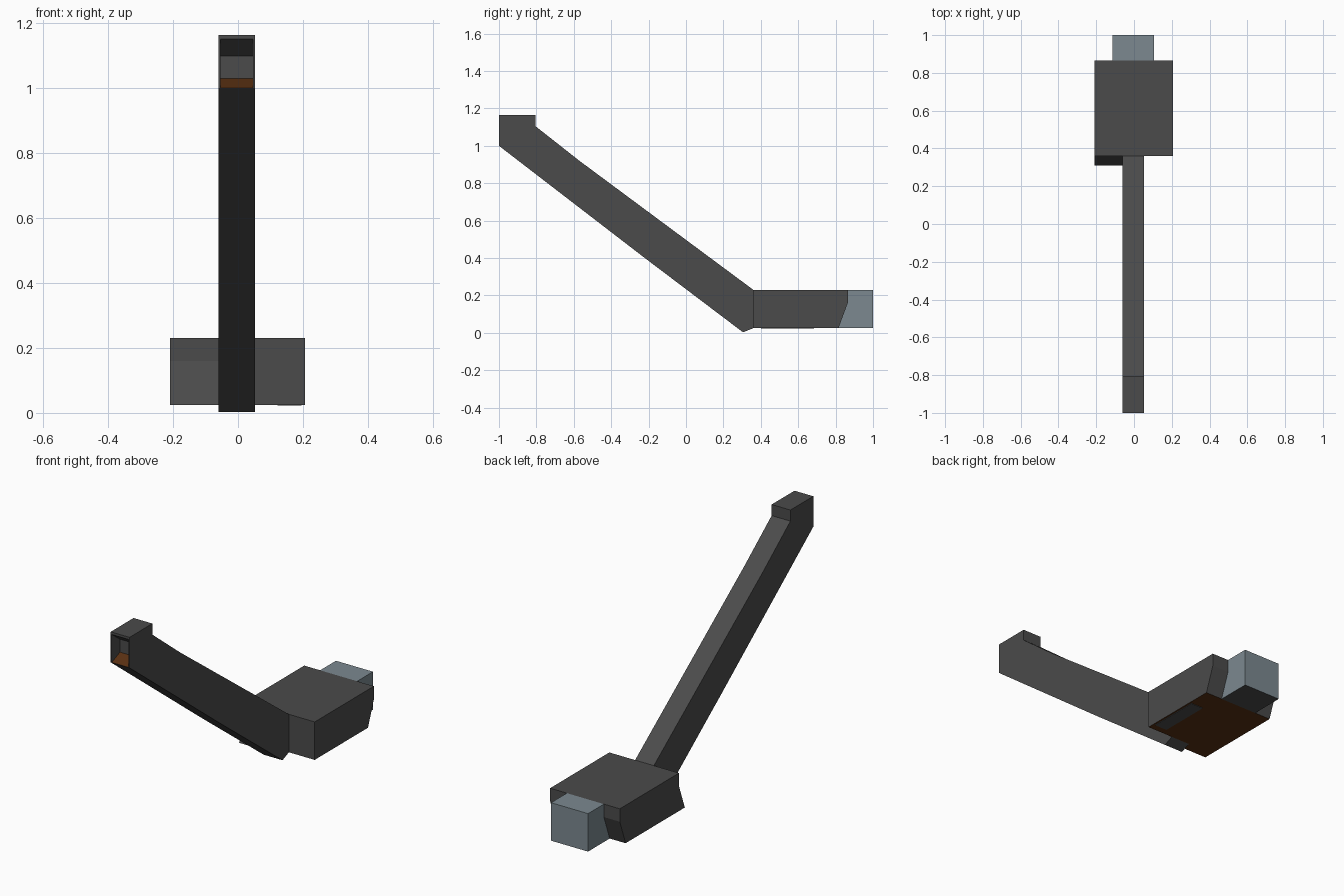
import bpy, bmesh

if "Cube" in bpy.data.objects:
    bpy.data.objects.remove(bpy.data.objects["Cube"])


def material(name, rgb):
    m = bpy.data.materials.new(name)
    m.diffuse_color = (*rgb, 1)
    m.use_nodes = True
    m.node_tree.nodes["Principled BSDF"].inputs["Base Color"].default_value = m.diffuse_color
    return m


DARK = material("dark_grey", (0.07, 0.07, 0.07))
BLUE = material("blue_grey", (0.2, 0.25, 0.28))
BROWN = material("dark_brown", (0.1, 0.03, 0.006))


def prism(name, profile, x0, x1, mats):
    """Extrude a (y, z) profile along x."""
    bm = bmesh.new()
    face = bm.faces.new([bm.verts.new((x0, y, z)) for y, z in profile])
    ext = bmesh.ops.extrude_face_region(bm, geom=[face])
    verts = [g for g in ext["geom"] if isinstance(g, bmesh.types.BMVert)]
    bmesh.ops.translate(bm, verts=verts, vec=(x1 - x0, 0, 0))
    bmesh.ops.recalc_face_normals(bm, faces=bm.faces)
    me = bpy.data.meshes.new(name)
    bm.to_mesh(me)
    bm.free()
    for m in mats:
        me.materials.append(m)
    ob = bpy.data.objects.new(name, me)
    bpy.context.collection.objects.link(ob)
    return ob


def box_profile(y0, y1, z0, z1):
    return [(y0, z0), (y1, z0), (y1, z1), (y0, z1)]


def paint(ob, test, slot=1):
    for p in ob.data.polygons:
        if test(p):
            p.material_index = slot


# Long sloping arm with raised tip
arm = prism("arm", [(-1, 1.0), (-1, 1.165), (-0.805, 1.165), (-0.805, 1.105),
                    (-0.57, 0.92), (0.36, 0.23), (0.36, 0.025), (0.305, 0.003),
                    (-0.22, 0.40)], -0.06, 0.052, [DARK, BROWN])

# Shallow recess in the tip, with a brown floor
recess = prism("recess_cutter", [(-1.02, 0.993), (-0.93, 1.03), (-0.93, 1.10),
                                 (-1.02, 1.167)], -0.054, 0.046, [DARK, BROWN])
paint(recess, lambda p: p.normal.z < -0.5)
cut = arm.modifiers.new("recess", "BOOLEAN")
cut.object = recess
cut.operation = 'DIFFERENCE'
cut.solver = 'EXACT'
dg = bpy.context.evaluated_depsgraph_get()
cut_mesh = bpy.data.meshes.new_from_object(arm.evaluated_get(dg))
arm.modifiers.clear()
arm.data = cut_mesh
bpy.data.objects.remove(recess)

# Base block, undercut at the rear, brown underneath
base = prism("base_block", [(0.36, 0.025), (0.36, 0.23), (0.865, 0.23),
                            (0.865, 0.16), (0.815, 0.025)],
             -0.21, 0.206, [DARK, BROWN])
wedge = prism("base_front_wedge", [(0.36, 0.16), (0.36, 0.025), (0.31, 0.025)],
              -0.21, -0.06, [DARK, BROWN])
for ob in (base, wedge):
    paint(ob, lambda p: p.normal.z < -0.9)

# Thin plate under the base
prism("bottom_plate", box_profile(0.4, 0.685, 0.022, 0.025), 0.122, 0.196, [DARK])

# Rear blue-grey block
rear = prism("rear_block", [(0.815, 0.025), (1.0, 0.025), (1.0, 0.23),
                            (0.865, 0.23), (0.865, 0.16)], -0.115, 0.106, [BLUE, DARK])
paint(rear, lambda p: p.normal.z < -0.9)
